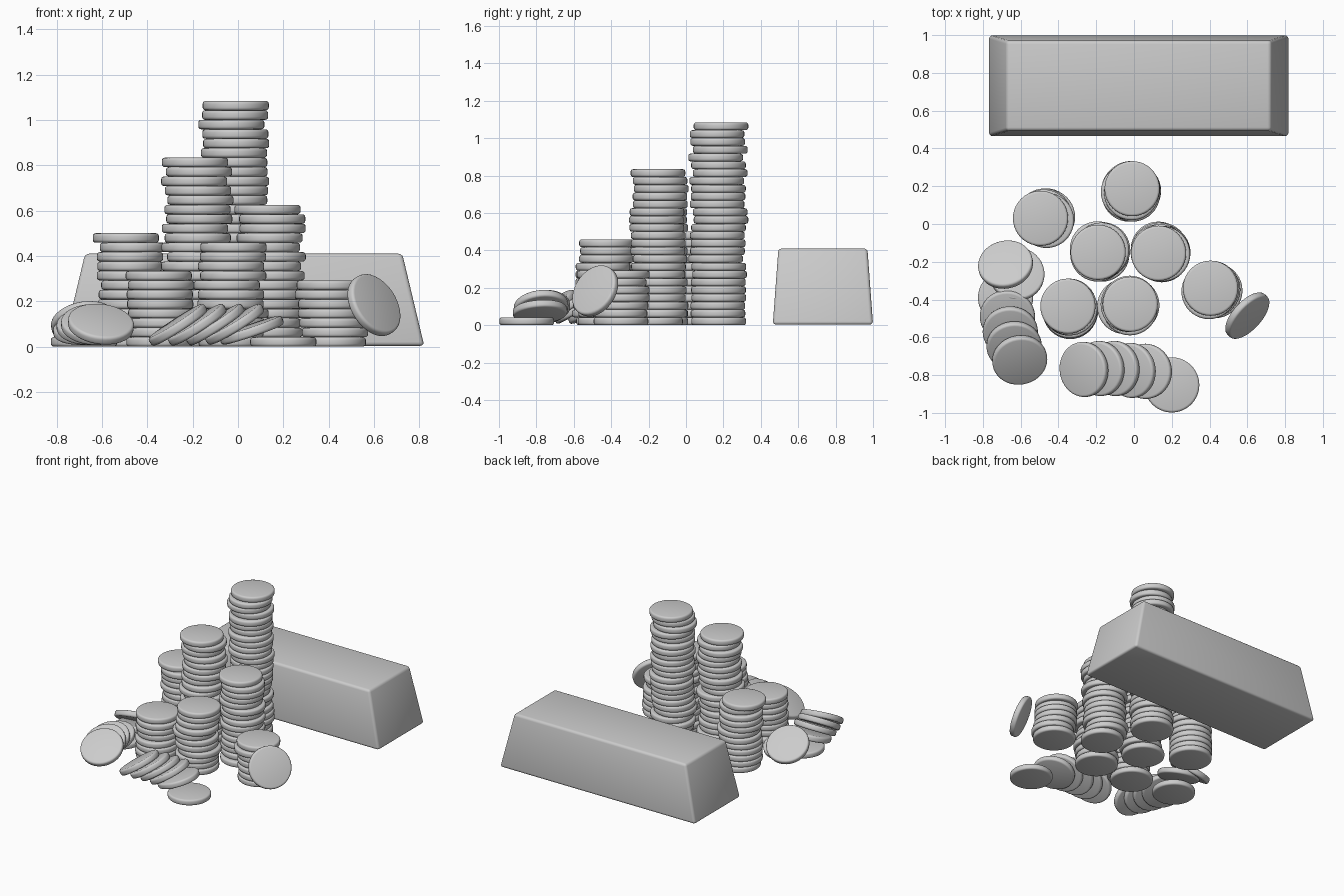
import bpy, bmesh, random
from math import pi, cos, sin, radians
from mathutils import Matrix, Vector

if "Cube" in bpy.data.objects:
    bpy.data.objects.remove(bpy.data.objects["Cube"])

random.seed(7)
R, T, B = 0.146, 0.0417, 0.013   # coin radius, thickness, rim rounding
SIDES = 40


def finish(bm, name):
    mesh = bpy.data.meshes.new(name)
    bmesh.ops.recalc_face_normals(bm, faces=bm.faces)
    for f in bm.faces:
        f.smooth = True
    bm.to_mesh(mesh)
    bm.free()
    obj = bpy.data.objects.new(name, mesh)
    bpy.context.collection.objects.link(obj)
    return obj


def add_coin(bm, pos, normal=(0, 0, 1)):
    """Disc with a rounded rim, lofted from rings and turned to a normal."""
    h = T / 2
    arc = [i * pi / 6 for i in range(4)]
    profile = [(R - B + B * cos(a), h - B + B * sin(a)) for a in arc]
    profile = [(r, -z) for r, z in reversed(profile)] + profile
    turn = Vector((0, 0, 1)).rotation_difference(Vector(normal).normalized())
    m = Matrix.Translation(pos) @ turn.to_matrix().to_4x4()
    rings = []
    for r, z in profile:
        rings.append([bm.verts.new(m @ Vector((r * cos(2 * pi * k / SIDES),
                                               r * sin(2 * pi * k / SIDES), z)))
                      for k in range(SIDES)])
    for lo, hi in zip(rings, rings[1:]):
        for k in range(SIDES):
            n = (k + 1) % SIDES
            bm.faces.new((lo[k], lo[n], hi[n], hi[k]))
    bm.faces.new(rings[-1])
    bm.faces.new(rings[0][::-1])


# Upright coin stacks: centre, coin count, position of the top coin
stacks = {
    "tallest_stack": ((-0.012, 0.172), 26, (-0.01, 0.187)),
    "tall_stack": ((-0.18, -0.143), 20, (-0.19, -0.15)),
    "medium_stack": ((0.14, -0.147), 15, (0.13, -0.155)),
    "back_left_stack": ((-0.475, 0.035), 12, (-0.495, 0.03)),
    "front_middle_stack": ((-0.03, -0.433), 11, (-0.02, -0.425)),
    "front_left_stack": ((-0.345, -0.445), 8, (-0.35, -0.435)),
    "right_stack": ((0.41, -0.345), 7, (0.405, -0.34)),
}
for name, ((x, y), count, top) in stacks.items():
    bm = bmesh.new()
    for i in range(count):
        a, d = random.uniform(0, 2 * pi), random.uniform(0, 0.02)
        px, py = (x + d * cos(a), y + d * sin(a))
        if i == count - 1:
            px, py = top
        add_coin(bm, (px, py, (i + 0.5) * T))
    finish(bm, name)


def toppled(name, coins):
    """Coins given as x, y, z, tilt in degrees, heading of the tilt in degrees."""
    bm = bmesh.new()
    for x, y, z, tilt, heading in coins:
        t, a = radians(tilt), radians(heading)
        add_coin(bm, (x, y, z), (sin(t) * cos(a), sin(t) * sin(a), cos(t)))
    finish(bm, name)


# Toppled row in front, leaning towards -x
toppled("front_toppled_row", [
    (0.2, -0.852, T / 2, 0, 0),
    (0.06, -0.78, 0.072, 19, 190),
    (-0.015, -0.775, 0.098, 32, 190),
    (-0.1, -0.765, 0.097, 33, 188),
    (-0.18, -0.765, 0.096, 33, 190),
    (-0.265, -0.77, 0.096, 33, 188),
])

# Toppled row on the left, leaning towards the front
toppled("left_toppled_row", [
    (-0.68, -0.39, T / 2, 0, 0),
    (-0.67, -0.49, 0.073, 20, 260),
    (-0.655, -0.57, 0.09, 28, 268),
    (-0.635, -0.645, 0.097, 32, 274),
    (-0.605, -0.72, 0.099, 32, 282),
])

# Two coins slumped backwards behind that row
toppled("left_slumped_coins", [
    (-0.62, -0.265, 0.073, 18, 80),
    (-0.68, -0.215, 0.105, 35, 105),
])

# Single coin propped against the right stack
bm = bmesh.new()
add_coin(bm, (0.6, -0.485, 0.183), (0.67, -0.61, 0.42))
finish(bm, "leaning_coin")

# Tapered ingot behind the stacks
bm = bmesh.new()
bmesh.ops.create_cube(bm, size=2)
for v in bm.verts:
    hx, hy = (0.70, 0.238) if v.co.z > 0 else (0.797, 0.268)
    v.co = (0.025 + v.co.x * hx, 0.732 + v.co.y * hy, 0.41 if v.co.z > 0 else 0.003)
bmesh.ops.bevel(bm, geom=bm.edges[:], offset=0.018, segments=3,
                profile=0.5, affect='EDGES')
finish(bm, "ingot")
